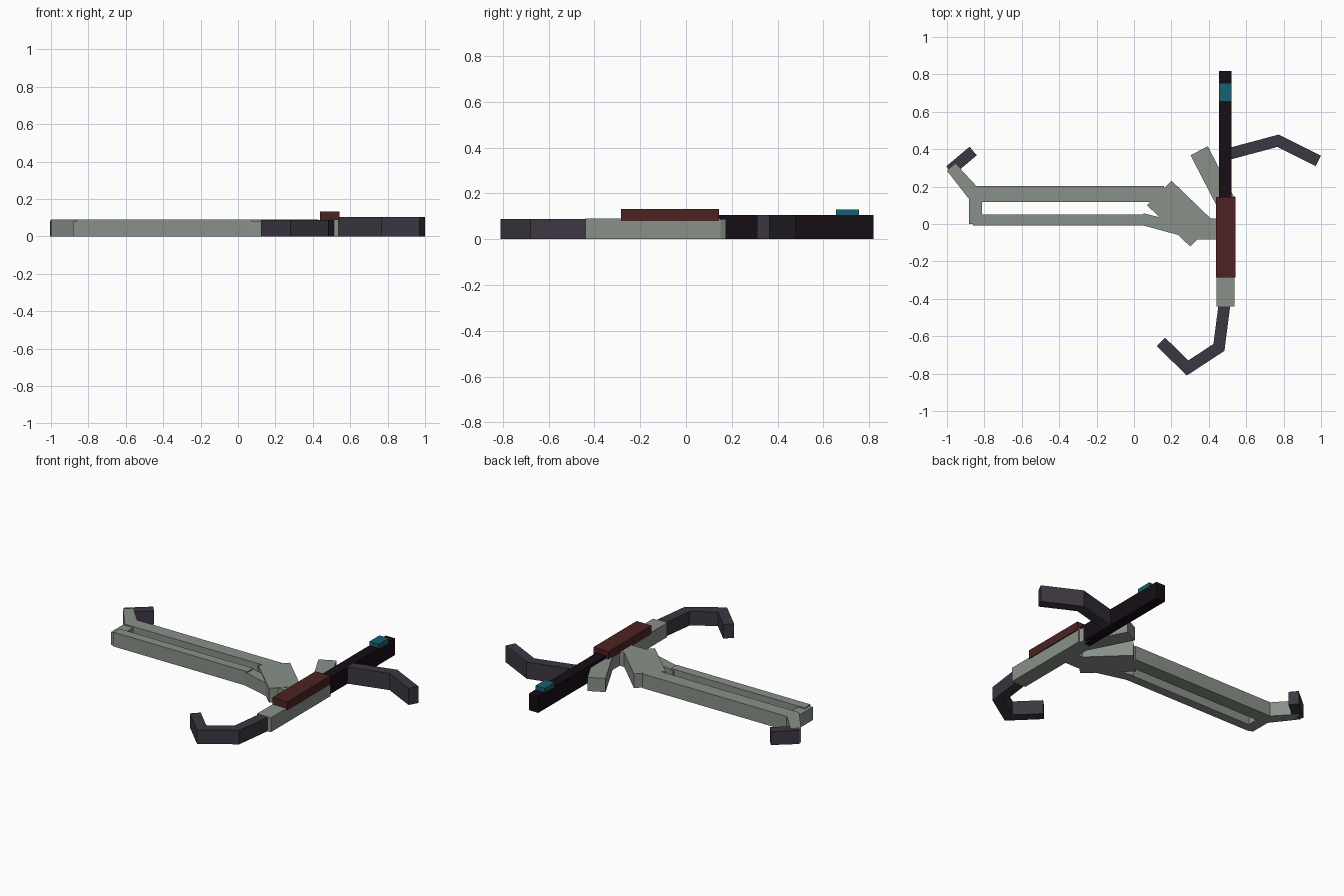
import bpy, bmesh
from mathutils import Vector

if "Cube" in bpy.data.objects:
    bpy.data.objects.remove(bpy.data.objects["Cube"])


def material(name, rgb):
    m = bpy.data.materials.new(name)
    m.diffuse_color = (*rgb, 1)
    m.use_nodes = True
    m.node_tree.nodes["Principled BSDF"].inputs["Base Color"].default_value = m.diffuse_color
    return m


GREY = material("grey_green", (0.25, 0.28, 0.25))
BLACK = material("black", (0.008, 0.004, 0.008))
DARK = material("dark_violet", (0.045, 0.038, 0.055))
RED = material("dark_red", (0.075, 0.016, 0.016))
TEAL = material("teal", (0.008, 0.115, 0.16))


def prism(name, pts, z0, z1, mat):
    """Extrude a flat outline from z0 to z1."""
    bm = bmesh.new()
    face = bm.faces.new([bm.verts.new((x, y, z0)) for x, y in pts])
    ext = bmesh.ops.extrude_face_region(bm, geom=[face])
    for v in ext["geom"]:
        if isinstance(v, bmesh.types.BMVert):
            v.co.z = z1
    bmesh.ops.recalc_face_normals(bm, faces=bm.faces)
    me = bpy.data.meshes.new(name)
    bm.to_mesh(me)
    bm.free()
    me.materials.append(mat)
    ob = bpy.data.objects.new(name, me)
    bpy.context.collection.objects.link(ob)
    return ob


def box(name, x0, x1, y0, y1, z0, z1, mat):
    return prism(name, [(x0, y0), (x1, y0), (x1, y1), (x0, y1)], z0, z1, mat)


def strip(name, path, width, z0, z1, mat):
    """Bent bar of constant width with mitred corners."""
    p = [Vector(q) for q in path]
    dirs = [(b - a).normalized() for a, b in zip(p, p[1:])]
    left, right = [], []
    for i, q in enumerate(p):
        a, b = dirs[max(i - 1, 0)], dirs[min(i, len(dirs) - 1)]
        na, nb = Vector((-a.y, a.x)), Vector((-b.y, b.x))
        m = (na + nb).normalized()
        off = m * (width / 2 / m.dot(na))
        left.append(q + off)
        right.append(q - off)
    return prism(name, left + right[::-1], z0, z1, mat)


# Central body running front to back
box("receiver", 0.44, 0.537, -0.44, 0.15, 0, 0.09, GREY)
box("barrel", 0.455, 0.52, 0.13, 0.818, 0, 0.105, BLACK)
box("top_cover", 0.438, 0.543, -0.285, 0.145, 0.08, 0.133, RED)
box("sight", 0.455, 0.52, 0.655, 0.755, 0.1, 0.13, TEAL)

# Dark bent arms
strip("front_hook", [(0.483, -0.435), (0.454, -0.66), (0.286, -0.77), (0.144, -0.63)],
      0.063, 0, 0.088, DARK)
strip("side_arm", [(0.49, 0.37), (0.77, 0.445), (0.985, 0.337)], 0.062, 0, 0.105, DARK)
strip("tail_tip", [(-0.985, 0.285), (-0.86, 0.39)], 0.06, 0, 0.085, DARK)

# Slanted grip beside the barrel
prism("slanted_grip", [(0.302, 0.368), (0.395, 0.415), (0.537, 0.14), (0.443, 0.095)],
      0, 0.086, GREY)

# Wide shoulder block and its link to the receiver
prism("shoulder", [(0.2, 0.232), (0.07, 0.1), (0.3, -0.12), (0.43, 0.01)], 0, 0.09, GREY)
box("shoulder_link", 0.33, 0.46, -0.083, 0.03, 0, 0.088, GREY)

# Long frame: two rails, end post, upturned tail and slanted brace
prism("upper_rail", [(0.16, 0.118), (0.16, 0.203), (-0.843, 0.203), (-0.953, 0.322),
                     (-1.0, 0.285), (-0.87, 0.118)], 0, 0.09, GREY)
box("lower_rail", -0.86, 0.07, -0.008, 0.05, 0, 0.09, GREY)
box("end_post", -0.882, -0.812, 0.0, 0.13, 0, 0.083, GREY)
prism("lower_brace", [(0.05, -0.008), (0.05, 0.058), (0.28, 0.0), (0.26, -0.065)],
      0, 0.083, GREY)
